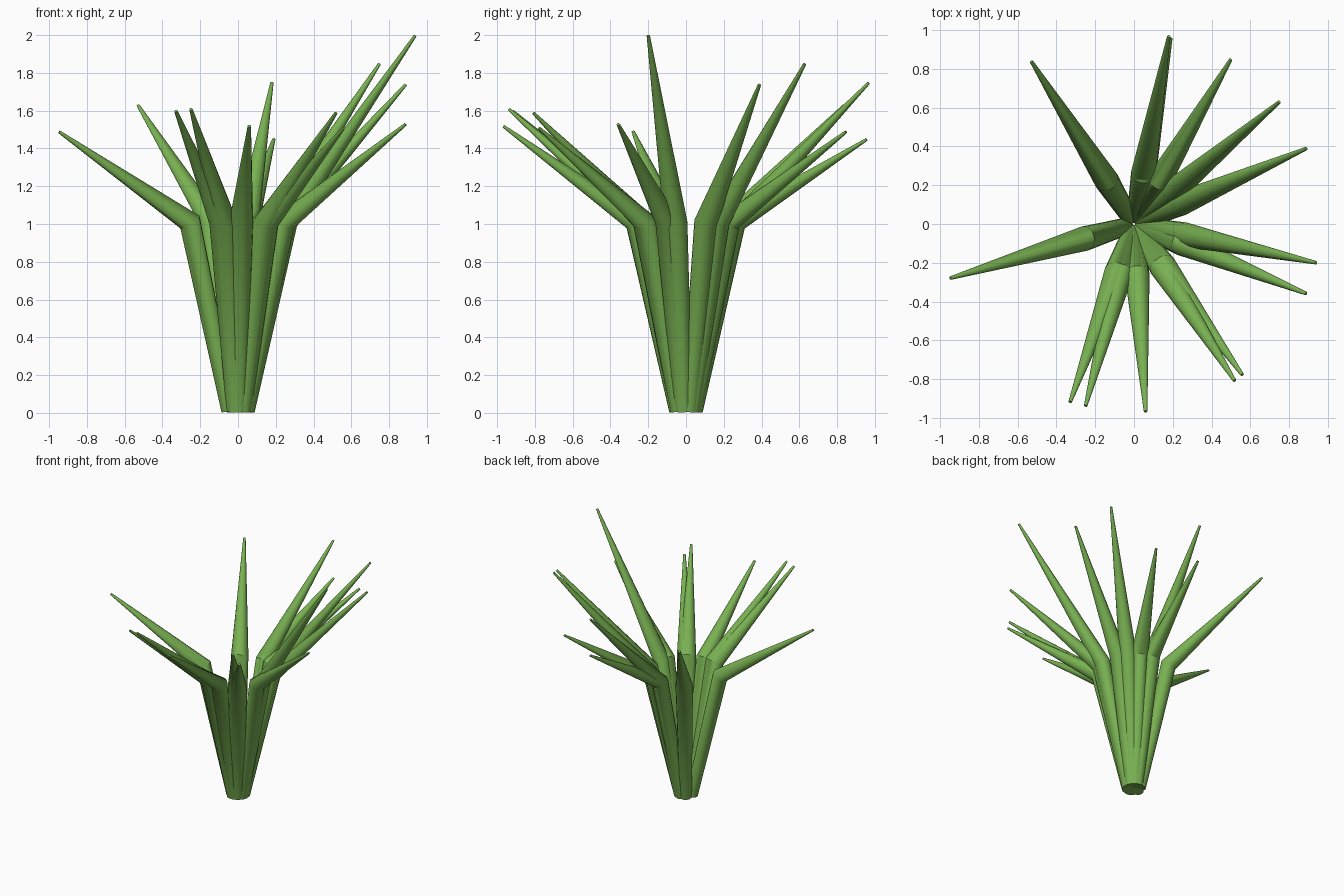
import bpy, bmesh, math
from mathutils import Vector

if "Cube" in bpy.data.objects:
    bpy.data.objects.remove(bpy.data.objects["Cube"])

green = bpy.data.materials.new("leaf_green")
green.diffuse_color = (0.19, 0.44, 0.085, 1)
green.use_nodes = True
green.node_tree.nodes["Principled BSDF"].inputs["Base Color"].default_value = green.diffuse_color

SIDES = 14
# leaf tip positions
TIPS = [(-0.95, -0.28, 1.49), (-0.53, 0.84, 1.63), (0.18, 0.97, 1.75),
        (0.19, 0.96, 1.45), (0.50, 0.85, 1.49), (0.75, 0.63, 1.85),
        (0.89, 0.39, 1.74), (0.94, -0.20, 2.00), (0.89, -0.36, 1.53),
        (0.56, -0.78, 1.51), (0.52, -0.81, 1.59), (0.06, -0.97, 1.52),
        (-0.25, -0.94, 1.61), (-0.33, -0.92, 1.60)]


def ring(bm, centre, axis, side, half_width, half_depth):
    """Oval ring of vertices square to the axis."""
    depth = axis.cross(side).normalized()
    verts = []
    for i in range(SIDES):
        a = 2 * math.pi * i / SIDES
        verts.append(bm.verts.new(centre + side * half_width * math.cos(a)
                                  + depth * half_depth * math.sin(a)))
    return verts


def leaf(index, tip):
    """Stalk that widens to a mitred bend, then a blade tapering to the tip."""
    tip = Vector(tip)
    out = Vector((tip.x, tip.y, 0)).normalized()
    side = Vector((-out.y, out.x, 0))
    base = out * 0.047 + Vector((0, 0, 0.012))
    bend = out * 0.265 + Vector((0, 0, 1.01))
    low = (bend - base).normalized()
    high = (tip - bend).normalized()
    middle = (low + high).normalized()
    bm = bmesh.new()
    rings = [ring(bm, base, low, side, 0.045, 0.043),
             ring(bm, bend, middle, side, 0.064, 0.056 / middle.dot(low)),
             ring(bm, tip - high * 0.004, high, side, 0.009, 0.008)]
    for a, b in zip(rings, rings[1:]):
        for i in range(SIDES):
            j = (i + 1) % SIDES
            bm.faces.new((a[i], a[j], b[j], b[i]))
    bm.faces.new(rings[0][::-1])
    bm.faces.new(rings[-1])
    bmesh.ops.recalc_face_normals(bm, faces=bm.faces)
    for f in bm.faces:
        f.smooth = True
    mesh = bpy.data.meshes.new(f"leaf_{index}")
    bm.to_mesh(mesh)
    bm.free()
    mesh.set_sharp_from_angle(angle=math.radians(35))
    mesh.materials.append(green)
    bpy.context.collection.objects.link(bpy.data.objects.new(f"leaf_{index}", mesh))


for n, t in enumerate(TIPS, 1):
    leaf(n, t)
